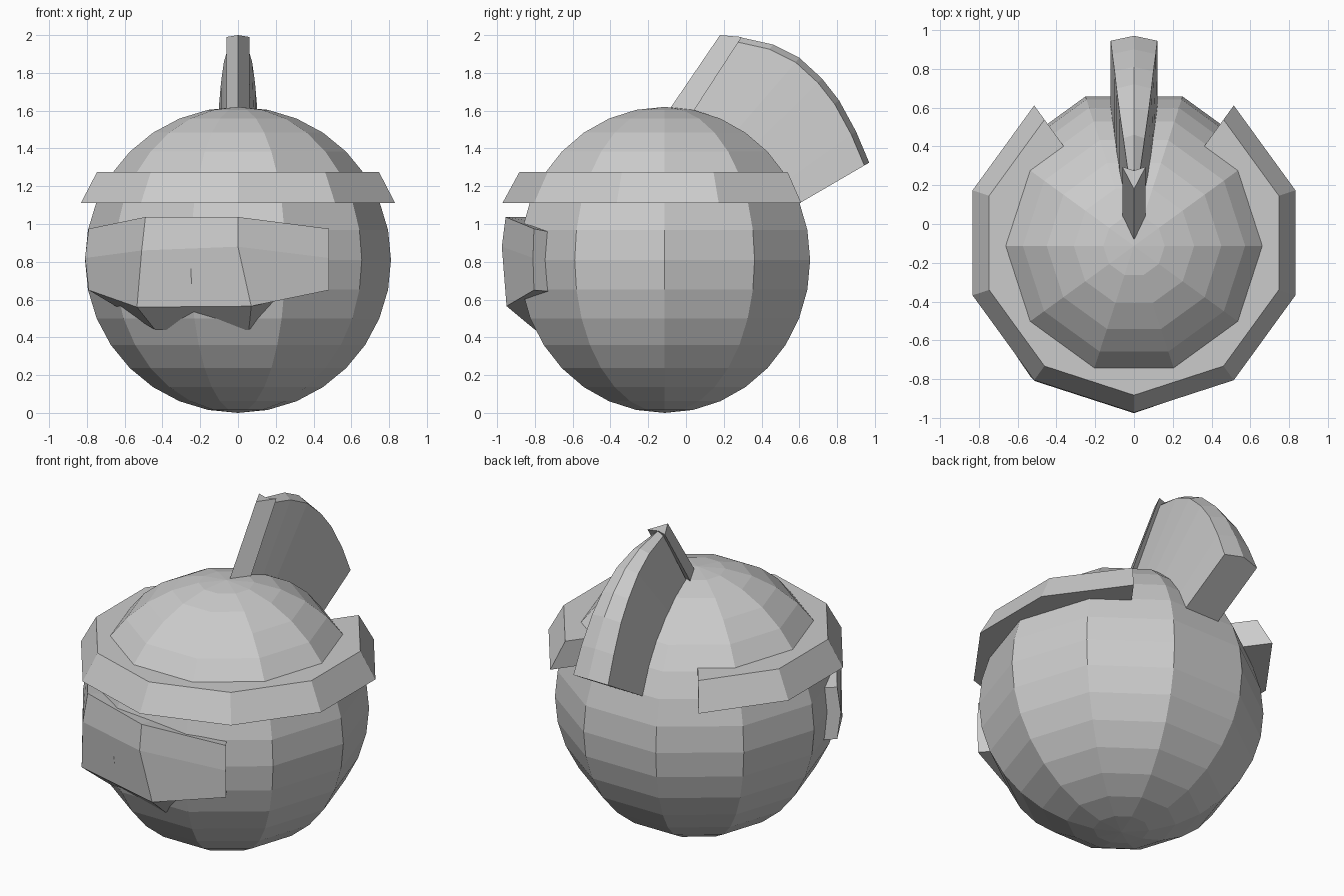
import bpy, bmesh, math
from mathutils import Matrix, Vector

if "Cube" in bpy.data.objects:
    bpy.data.objects.remove(bpy.data.objects["Cube"])


def finish(bm, name):
    bmesh.ops.recalc_face_normals(bm, faces=bm.faces)
    me = bpy.data.meshes.new(name)
    bm.to_mesh(me)
    bm.free()
    ob = bpy.data.objects.new(name, me)
    bpy.context.collection.objects.link(ob)
    return ob


def loft(name, sections):
    """Skin a row of closed cross-sections and cap both ends."""
    bm = bmesh.new()
    rows = [[bm.verts.new(p) for p in s] for s in sections]
    n = len(rows[0])
    for a, b in zip(rows, rows[1:]):
        for i in range(n):
            j = (i + 1) % n
            bm.faces.new((a[i], a[j], b[j], b[i]))
    bm.faces.new(rows[0])
    bm.faces.new(rows[-1])
    return finish(bm, name)


# head: ten-sided ball with a vertical edge facing front
R, CY = 0.81, -0.113
bm = bmesh.new()
bmesh.ops.create_uvsphere(
    bm, u_segments=10, v_segments=16, radius=R,
    matrix=Matrix.Translation((0, CY, R)) @ Matrix.Rotation(math.radians(-90), 4, 'Z'))
finish(bm, "head")

# headband: sloped profile swept over eight of ten sides, open at the back
band_profile = [(0.60, 1.11), (0.875, 1.11), (0.785, 1.275), (0.60, 1.275)]
sections = []
for k in range(-4, 5):
    a = math.radians(-90 + 36 * k)
    sections.append([(r * math.cos(a), -0.097 + r * math.sin(a), z)
                     for r, z in band_profile])
loft("headband", sections)

# eye patch: outer columns (top, middle, bottom) with inner edge sunk in the head
columns = [
    ([(-0.79, -0.37, 0.975), (-0.81, -0.378, 0.82), (-0.79, -0.37, 0.65)], 0.62),
    ([(-0.49, -0.79, 1.037), (-0.51, -0.81, 0.86), (-0.535, -0.785, 0.56)], 0.44),
    ([(0, -0.955, 1.037), (0, -0.975, 0.88), (0.07, -0.95, 0.565)], 0.44),
    ([(0.482, -0.805, 0.975), (0.482, -0.81, 0.82), (0.482, -0.805, 0.65)], 0.64),
]
sections = []
for pts, low in columns:
    top, bot = Vector(pts[0]), Vector(pts[2])
    axis = Vector((0, CY, 0))
    inner_top = axis + (top - axis) * 0.86
    inner_bot = axis + (bot - axis) * 0.82
    inner_top.z, inner_bot.z = top.z - 0.02, low
    sections.append([*pts, inner_bot, inner_top])
loft("eye_patch", sections)

# hair crest: fan that widens to the back, with a shallow ridge on its outer edge
pivot = Vector((-0.745, 0.325))
arc = [(0.28, 1.99), (0.46, 1.95), (0.60, 1.88), (0.72, 1.77), (0.81, 1.655),
       (0.90, 1.49), (0.97, 1.325)]
widths = [0.03, 0.055, 0.075, 0.09, 0.10, 0.112, 0.12]
sections = []
for p, w in zip(arc, widths):
    d = Vector(p) - pivot
    side, base = pivot + d * 0.985, pivot + d * 0.70
    sections.append([(-w, *base), (-w, *side), (0, *p), (w, *side), (w, *base)])
loft("hair_crest", sections)

# crest front: arrow-shaped strip along the leading edge
sections = []
for tip, wing in (((-0.14, 1.53), (-0.03, 1.49)), ((0.18, 2.0), (0.295, 1.99))):
    sections.append([(0, *tip), (0.06, *wing), (0, wing[0] - 0.02, wing[1]),
                     (-0.06, *wing)])
loft("crest_front", sections)
